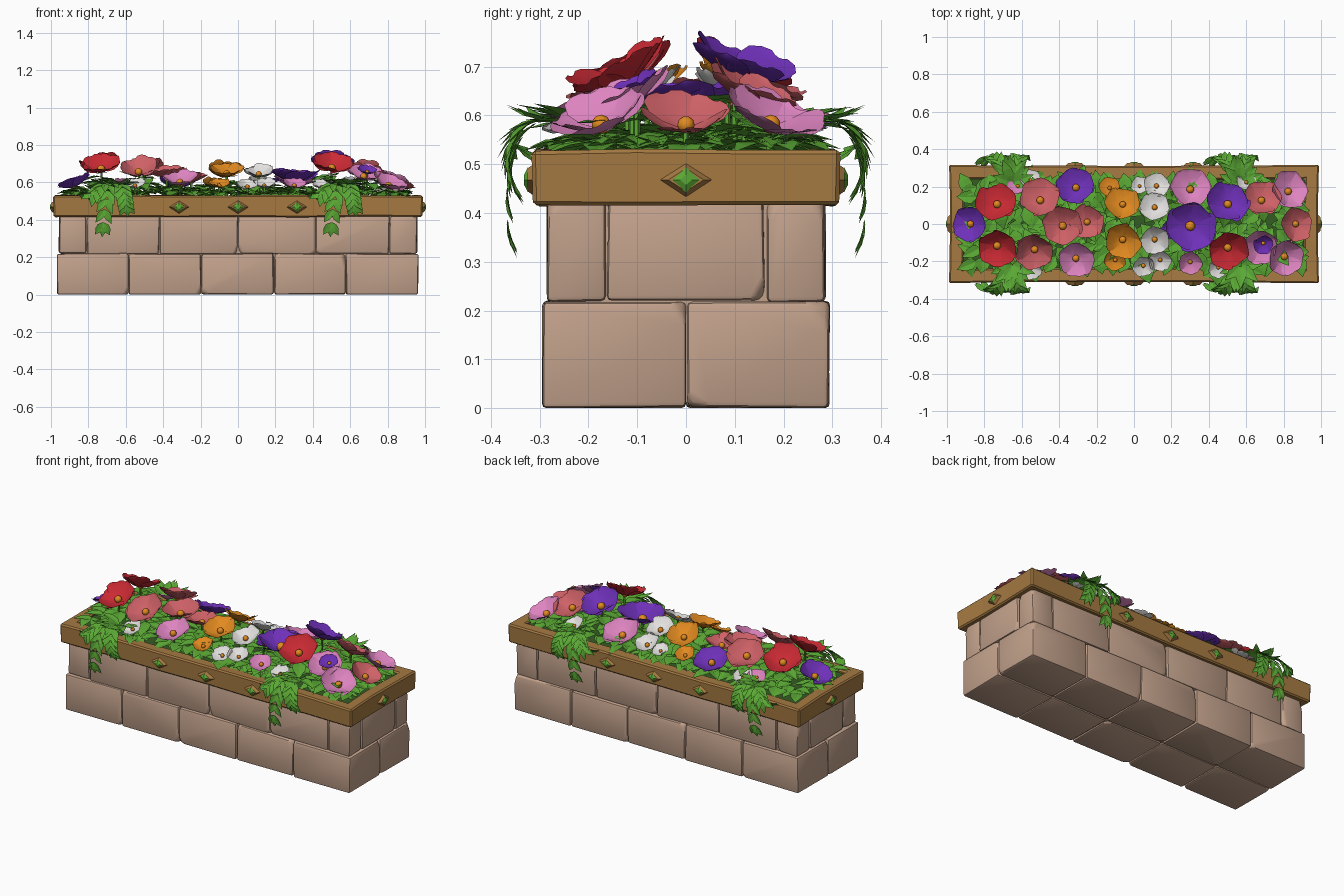
import bpy, bmesh, math, random
from mathutils import Vector, Matrix

if "Cube" in bpy.data.objects:
    bpy.data.objects.remove(bpy.data.objects["Cube"])
random.seed(7)
R = random.uniform

def material(name, r, g, b):
    lin = lambda c: (c / 255 / 12.92) if c < 10 else ((c / 255 + 0.055) / 1.055) ** 2.4
    m = bpy.data.materials.new(name)
    m.diffuse_color = (lin(r), lin(g), lin(b), 1)
    m.use_nodes = True
    m.node_tree.nodes["Principled BSDF"].inputs["Base Color"].default_value = m.diffuse_color
    return m

MATS = {n: material(n, *c) for n, c in {
    "stone": (195, 162, 140), "wood": (166, 122, 66), "green": (90, 168, 52),
    "soil": (52, 92, 34), "red": (204, 42, 52), "coral": (206, 97, 103),
    "pink": (222, 132, 192), "purple": (110, 48, 184), "orange": (226, 138, 32),
    "white": (228, 226, 224)}.items()}

def finish(bm, name, mat, smooth=None):
    me = bpy.data.meshes.new(name)
    bm.to_mesh(me)
    bm.free()
    ob = bpy.data.objects.new(name, me)
    bpy.context.collection.objects.link(ob)
    me.materials.append(MATS[mat])
    if smooth:
        bpy.ops.object.select_all(action='DESELECT')
        ob.select_set(True)
        bpy.context.view_layer.objects.active = ob
        bpy.ops.object.shade_smooth_by_angle(angle=math.radians(smooth))
    return ob

def block(name, lo, hi, mat="stone", bevel=0.02, jit=0.003, chips=2):
    """Box with slightly uneven corners, a few chipped corners and rounded edges."""
    bm = bmesh.new()
    lo, hi = Vector(lo), Vector(hi)
    bmesh.ops.create_cube(bm, size=1)
    for v in bm.verts:
        v.co = Vector(((lo[i] + hi[i]) / 2 + v.co[i] * (hi[i] - lo[i]) + R(-jit, jit) for i in range(3)))
        v.co.z = max(v.co.z, 0)
    corners = [v.co.copy() for v in bm.verts]
    mid = (lo + hi) / 2
    for c in random.sample(corners, chips):
        n = Vector((math.copysign(R(.4, 1), c.x - mid.x), math.copysign(R(.4, 1), c.y - mid.y),
                    math.copysign(R(.2, .8), c.z - mid.z))).normalized()
        bmesh.ops.bisect_plane(bm, geom=bm.verts[:] + bm.edges[:] + bm.faces[:],
                               plane_co=c - n * R(.012, .02), plane_no=n, clear_outer=True)
        bmesh.ops.holes_fill(bm, edges=bm.edges[:])
    if bevel:
        bmesh.ops.bevel(bm, geom=bm.edges[:], offset=bevel, segments=2, profile=.5,
                        affect='EDGES', clamp_overlap=True)
    bmesh.ops.recalc_face_normals(bm, faces=bm.faces[:])
    return finish(bm, name, mat, 40 if bevel else None)

# Stone courses: lower is two rows of five, upper is staggered with end blocks
G = 0.002
xs = [-.967, -.583, -.198, .192, .577, .965]
for i in range(5):
    for s, (y0, y1) in (("front", (-.295, 0)), ("back", (0, .295))):
        block(f"lower_stone_{s}_{i}", (xs[i] + G, y0 + G, 0), (xs[i + 1] - G, y1 - G, .219))
xs = [-.957, -.81, -.42, 0, .415, .81, .957]
for i in range(6):
    for s, (y0, y1) in (("front", (-.286, -.162)), ("back", (.162, .286))):
        block(f"upper_stone_{s}_{i}", (xs[i] + G, y0 + G, .219), (xs[i + 1] - G, y1 - G, .425), bevel=.012)
for s, x0, x1 in (("left", -.957, -.81), ("right", .81, .957)):
    block(f"upper_stone_{s}", (x0, -.162 + G, .219), (x1, .162 - G, .425), bevel=.012)
block("stone_core", (-.935, -.268, .012), (.935, .268, .43), bevel=0, jit=0, chips=0)
block("planting_bed", (-.925, -.255, .43), (.925, .255, .515), "soil", bevel=0, jit=0, chips=0)

# Wooden rim: a rectangular loop swept with an uneven rectangular section
bm = bmesh.new()
corners = [(-1, -1), (1, -1), (1, 1), (-1, 1)]
rings = []
for k in range(4):
    a, b = corners[k], corners[(k + 1) % 4]
    n = 6 if k % 2 == 0 else 3
    for j in range(n):
        sx, sy = (a[q] + (b[q] - a[q]) * j / n for q in (0, 1))
        o = 0.004 if j == 0 else R(-.004, .001)
        ring = []
        for inset, z in ((.003, .415), (0, .53), (.075, .53), (.075, .42)):
            ring.append(bm.verts.new((sx * (.985 + o - inset), sy * (.313 + o - inset), z + R(-.003, .003))))
        rings.append(ring)
for i, r in enumerate(rings):
    q = rings[(i + 1) % len(rings)]
    for j in range(4):
        bm.faces.new((r[j], q[j], q[(j + 1) % 4], r[(j + 1) % 4]))
bmesh.ops.recalc_face_normals(bm, faces=bm.faces[:])
sharp = [e for e in bm.edges if e.calc_face_angle(0) > .6]
bmesh.ops.bevel(bm, geom=sharp, offset=.008, segments=1, affect='EDGES', clamp_overlap=True)
finish(bm, "wooden_rim", "wood")

# Diamond studs with green gems on all four sides
plates, gems = bmesh.new(), bmesh.new()
spots = [(x, s * .312, s) for x in (-.315, 0, .315) for s in (-1, 1)] + [(s * .984, 0, 0) for s in (-1, 1)]
for x, y, s in spots:
    out = Vector((0, s, 0)) if s else Vector((math.copysign(1, x), 0, 0))
    up = Vector((0, 0, 1))
    rot = Matrix((up.cross(out), up, out)).transposed().to_4x4()
    for b, w, h, d, top, off in ((plates, .056, .036, .018, .65, .004), (gems, .03, .026, .008, .4, .016)):
        mat = Matrix.Translation(Vector((x, y, .468)) + out * off) @ rot @ Matrix.Diagonal((w, h, d, 1))
        bmesh.ops.create_cone(b, cap_ends=True, segments=4, radius1=1, radius2=top, depth=1, matrix=mat)
finish(plates, "diamond_studs", "wood")
finish(gems, "stud_gems", "green")

def leaf(bm, p, d, n, L, W):
    """Pointed leaf folded along its midrib: base p, direction d, upper side n."""
    d = d.normalized()
    s = d.cross(n).normalized()
    n = s.cross(d)
    rows = []
    for t, w in ((0, .15), (.3, .95), (.6, .85), (1, 0)):
        c = p + d * (t * L) - n * (t * t * L * .18)
        e = n * (w * W * .12)
        if w:
            rows.append([bm.verts.new(c + s * (k * w * W / 2) + e * abs(k)) for k in (-1, 0, 1)])
        else:
            tip = bm.verts.new(c)
    for a, b in zip(rows, rows[1:]):
        for k in (0, 1):
            bm.faces.new((a[k], a[k + 1], b[k + 1], b[k]))
    for k in (0, 1):
        bm.faces.new((rows[-1][k], rows[-1][k + 1], tip))

def yaw(a, pitch):
    return Vector((math.cos(a) * math.cos(pitch), math.sin(a) * math.cos(pitch), math.sin(pitch)))

UP = Vector((0, 0, 1))

# Flowers by colour: x, y, radius, height of the cup base
flowers = {
    "red": [(-.73, .1, .1, .66), (-.73, -.11, .1, .66), (.5, -.12, .1, .665)],
    "coral": [(-.5, .12, .1, .645), (-.53, -.13, .095, .645), (-.38, -.01, .1, .625), (-.25, .01, .085, .6),
              (.68, .12, .095, .625), (.86, 0, .085, .57)],
    "pink": [(-.31, -.18, .09, .59), (.3, .18, .1, .58), (.3, -.2, .06, .575), (.82, .17, .095, .57),
             (.8, -.17, .095, .57), (.67, -.11, .09, .62), (-.62, .2, .05, .58)],
    "purple": [(-.87, 0, .09, .575), (-.31, .19, .095, .58), (.3, -.01, .125, .6), (.5, .1, .105, .675),
               (.69, -.1, .05, .65), (.19, -.02, .04, .6)],
    "orange": [(-.06, .1, .085, .635), (-.06, -.08, .09, .635), (-.13, .19, .055, .58), (-.1, -.19, .055, .575)],
    "white": [(.11, .085, .075, .63), (.11, -.08, .075, .635), (.05, -.22, .055, .57), (.12, .2, .065, .58),
              (.14, -.19, .055, .575), (.03, .2, .045, .57), (-.55, -.23, .055, .575), (-.55, .23, .05, .575),
              (.45, -.23, .05, .57), (.6, .22, .05, .58)]}
leaves, stems, hearts = bmesh.new(), bmesh.new(), bmesh.new()
PETAL = ((.06, .0, .12), (.35, .08, .42), (.62, .22, .62), (.85, .36, .62), (.97, .43, .44), (1.0, .45, .2))
for colour, spots in flowers.items():
    bm = bmesh.new()
    for x, y, r, z in spots:
        lean = Vector((x * .2 if abs(x) < .8 else x * .45, y * 4.2 if abs(y) < .15 else y * 2.0, 1)).normalized()
        place = Matrix.Translation((x, y, z)) @ UP.rotation_difference(lean).to_matrix().to_4x4()
        a0 = R(0, 6.28)
        for k in range(6 if r > .09 else 5):
            n = 6 if r > .09 else 5
            m = place @ Matrix.Rotation(a0 + k * math.tau / n + R(-.08, .08), 4, 'Z')
            size = r * R(.94, 1.08)
            lift = (1.2 if k % 2 else .95) + R(-.15, .15)
            grid = []
            for d, h, w in PETAL:
                # one edge of each petal rides over its neighbour
                grid.append([bm.verts.new(m @ Vector((size * d, size * w * c,
                             size * (h * lift + .06 * c * c + .05 * c * w)))) for c in (-1, -.5, 0, .5, 1)])
            for p, q in zip(grid, grid[1:]):
                for c in range(4):
                    bm.faces.new((p[c], q[c], q[c + 1], p[c + 1]))
        # orange heart, stem and a rosette of leaves under each bloom
        bmesh.ops.create_icosphere(hearts, subdivisions=2, radius=r * .21,
                                   matrix=place @ Matrix.Translation((0, 0, r * .14)))
        bmesh.ops.create_cone(stems, cap_ends=True, segments=5, radius1=.007, radius2=.006, depth=z - .5,
                              matrix=Matrix.Translation((x, y, (z + .5) / 2)))
        for k in range(6):
            a = a0 + k * math.tau / 6 + R(-.2, .2)
            h = max(.54, z - R(.025, .07))
            leaf(leaves, Vector((x, y, h)), yaw(a, R(-.25, .2)), UP, r * .6 + R(.05, .08), R(.065, .085))
    finish(bm, f"{colour}_flowers", colour, 40)
finish(hearts, "flower_hearts", "orange", 60)
finish(stems, "flower_stems", "green")

# Leaf border resting on the rim, and leaf filling between the flowers
for s in (-1, 1):
    for i in range(24):
        x = -.88 + i * 1.76 / 23
        leaf(leaves, Vector((x, s * .175, .55)), yaw(s * math.pi / 2 + R(-.6, .6), R(-.02, .2)), UP, R(.09, .115), R(.065, .085))
    for i in range(8):
        y = -.2 + i * .4 / 7
        a = (0 if s > 0 else math.pi) + R(-.5, .5)
        leaf(leaves, Vector((s * .84, y, .55)), yaw(a, R(-.02, .2)), UP, R(.09, .115), R(.06, .08))
for i in range(190):
    p = Vector((R(-.84, .84), R(-.17, .17), R(.53, .575)))
    leaf(leaves, p, yaw(R(0, 6.28), R(-.05, .3)), UP, R(.09, .13), R(.065, .09))
finish(leaves, "bedding_leaves", "green")

# Trailing fronds: leaflet pairs along arching stems, front and back
fronds = bmesh.new()
for cx in (-.65, .57):
    for s in (-1, 1):
        for dx, drop, reach in ((-.07, .385, .365), (.05, .49, .36), (-.13, .54, .35)):
            ctrl = [Vector((cx, s * .2, .57)), Vector((cx + dx * .4, s * .31, .64)),
                    Vector((cx + dx * .8, s * (reach + .01), .55)), Vector((cx + dx, s * reach, drop))]
            n = 5
            for i in range(n + 1):
                t = .25 + .75 * i / n
                u = 1 - t
                p = u**3 * ctrl[0] + 3 * u * u * t * ctrl[1] + 3 * u * t * t * ctrl[2] + t**3 * ctrl[3]
                d = (u * u * (ctrl[1] - ctrl[0]) + 2 * u * t * (ctrl[2] - ctrl[1]) + t * t * (ctrl[3] - ctrl[2])).normalized()
                side = Vector((1, 0, 0))
                nrm = side.cross(d)
                if nrm.y * s < 0:
                    nrm = -nrm
                size = .105 * (1 - .25 * t)
                for k in (-1, 1):
                    leaf(fronds, p, d + side * k * .6 - nrm * .02, nrm, size, .042)
                if i == n:
                    leaf(fronds, p, d, nrm, size, .042)
        for k in range(9):
            a = s * math.pi / 2 + (k - 4) * .4
            leaf(fronds, Vector((cx, s * .22, .575)), yaw(a, R(.1, .55)), UP, R(.11, .14), .06)
finish(fronds, "trailing_fronds", "green")
